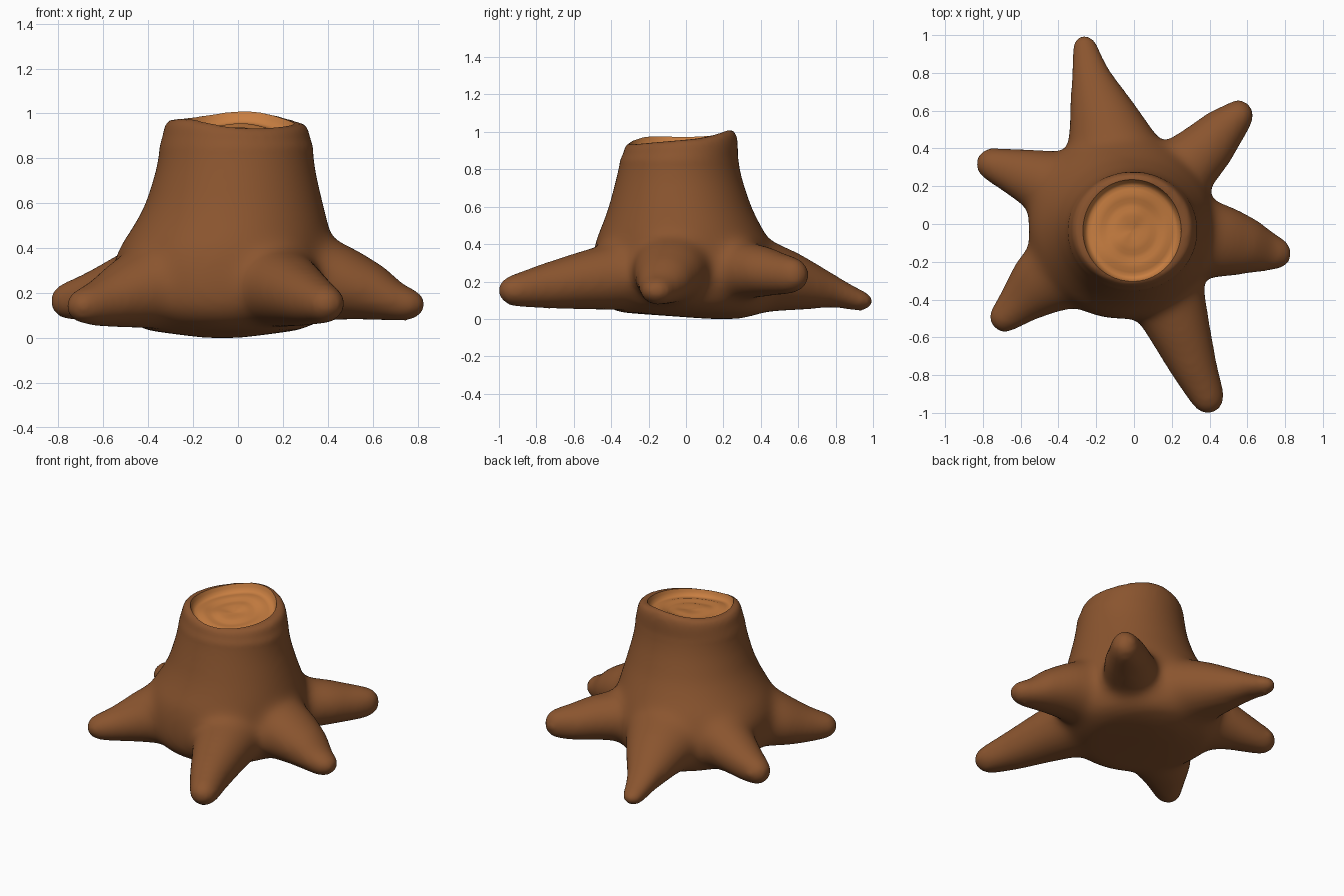
import bpy, bmesh, math
from mathutils import Vector

if "Cube" in bpy.data.objects:
    bpy.data.objects.remove(bpy.data.objects["Cube"])


def material(name, rgb):
    m = bpy.data.materials.new(name)
    m.diffuse_color = (*rgb, 1)
    m.use_nodes = True
    m.node_tree.nodes["Principled BSDF"].inputs["Base Color"].default_value = m.diffuse_color
    return m


BARK = material("bark brown", (0.255, 0.09, 0.028))
WOOD = material("cut wood tan", (0.58, 0.21, 0.053))


def new_object(name, bm):
    bmesh.ops.recalc_face_normals(bm, faces=bm.faces)
    mesh = bpy.data.meshes.new(name)
    bm.to_mesh(mesh)
    bm.free()
    ob = bpy.data.objects.new(name, mesh)
    bpy.context.collection.objects.link(ob)
    ob.data.materials.append(BARK)
    ob.data.materials.append(WOOD)
    return ob


def skin(bm, loops):
    """Bridge a list of point loops and cap both ends."""
    rings = [[bm.verts.new(p) for p in loop] for loop in loops]
    n = len(rings[0])
    for a, b in zip(rings, rings[1:]):
        for i in range(n):
            j = (i + 1) % n
            bm.faces.new((a[i], a[j], b[j], b[i]))
    bm.faces.new(rings[0][::-1])
    bm.faces.new(rings[-1])


def bake(ob):
    bpy.context.view_layer.update()
    dg = bpy.context.evaluated_depsgraph_get()
    mesh = bpy.data.meshes.new_from_object(ob.evaluated_get(dg))
    ob.modifiers.clear()
    ob.data = mesh


def rim_height(t):
    """Wavy height of the broken rim by angle."""
    z = 0.968 + 0.018 * math.sin(t) - 0.006 * math.cos(t)
    for centre, width, lift in ((80, 38, .032), (222, 35, .022), (285, 40, -.008)):
        d = (math.degrees(t) - centre + 180) % 360 - 180
        z += lift * math.exp(-(d / width) ** 2)
    return z


def oval(x0, x1, y0, y1, zfunc, n=72):
    cx, cy, rx, ry = (x0 + x1) / 2, (y0 + y1) / 2, (x1 - x0) / 2, (y1 - y0) / 2
    pts = []
    for i in range(n):
        t = 2 * math.pi * i / n
        pts.append((cx + rx * math.cos(t), cy + ry * math.sin(t), zfunc(t)))
    return pts


# trunk: z, then left, right, front and back extents
sections = [
    (0.0, -.16, .02, .12, .30), (0.035, -.42, .28, -.36, .42),
    (0.07, -.48, .36, -.44, .45),
    (0.13, -.535, .40, -.49, .48), (0.22, -.56, .425, -.505, .49),
    (0.33, -.56, .43, -.50, .48), (0.42, -.52, .42, -.485, .445),
    (0.50, -.465, .405, -.45, .40),
    (0.60, -.412, .380, -.414, .35), (0.75, -.366, .345, -.375, .30),
    (0.86, -.348, .334, -.350, .278)]
loops = [oval(*s[1:], lambda t, z=s[0]: z) for s in sections]
for drop, inset in ((.075, 0), (.042, .006), (.020, .016), (.008, .030), (.006, .043), (.006, .17)):
    loops.append(oval(-.335 + inset, .322 - inset, -.338 + inset, .277 - inset * .8,
                      lambda t, d=drop: rim_height(t) - d))
bm = bmesh.new()
skin(bm, loops)

# roots: path points as x, y, z, half width, half height (tip last)
roots = [
    [(-.06, .15, .30, .34, .25), (-.12, .42, .235, .245, .20), (-.17, .60, .20, .178, .155),
     (-.235, .80, .148, .108, .09), (-.262, .935, .096, .080, .064)],
    [(.10, .10, .29, .27, .23), (.27, .30, .26, .18, .16), (.40, .42, .255, .15, .138),
     (.48, .51, .24, .125, .117), (.553, .575, .235, .093, .104)],
    [(.10, -.05, .31, .28, .25), (.38, -.08, .27, .215, .195), (.52, -.10, .24, .185, .16),
     (.65, -.125, .198, .142, .124), (.748, -.155, .15, .100, .083)],
    [(.08, -.15, .28, .28, .23), (.19, -.42, .225, .20, .18), (.25, -.58, .205, .165, .155),
     (.322, -.77, .175, .127, .124), (.39, -.92, .152, .098, .093)],
    [(-.15, -.10, .32, .34, .26), (-.39, -.25, .24, .225, .20), (-.53, -.34, .195, .17, .152),
     (-.615, -.42, .162, .124, .115), (-.685, -.492, .143, .094, .09)],
    [(-.15, .08, .32, .31, .26), (-.42, .20, .245, .20, .19), (-.55, .25, .22, .155, .143),
     (-.66, .29, .188, .124, .115), (-.755, .318, .165, .096, .094)]]
for path in roots:
    side_dir = Vector((path[-1][0] - path[0][0], path[-1][1] - path[0][1], 0)).normalized()
    tip = path[-1]
    rings = list(path)
    # rounded end
    for k in (30, 55, 75, 88):
        a = math.radians(k)
        c = Vector(tip[:3]) + side_dir * tip[3] * math.sin(a)
        rings.append((*c, tip[3] * math.cos(a), tip[4] * math.cos(a)))
    across = Vector((-side_dir.y, side_dir.x, 0))
    tube = []
    for x, y, z, w, h in rings:
        tube.append([Vector((x, y, z)) + across * w * math.cos(t) + Vector((0, 0, h * math.sin(t)))
                     for t in (2 * math.pi * i / 28 for i in range(28))])
    skin(bm, tube)

stump = new_object("stump", bm)

# fuse trunk and roots
remesh = stump.modifiers.new("fuse", 'REMESH')
remesh.mode = 'VOXEL'
remesh.voxel_size = 0.017
bake(stump)

# soften the joints, keeping the rim crisp
bm = bmesh.new()
bm.from_mesh(stump.data)
for passes, top in ((3, 2.0), (30, 0.84)):
    for _ in range(passes):
        bmesh.ops.smooth_vert(bm, verts=[v for v in bm.verts if v.co.z < top], factor=0.5,
                              use_axis_x=True, use_axis_y=True, use_axis_z=True)
for f in bm.faces:
    f.material_index = 0
bm.to_mesh(stump.data)
bm.free()
stump.data.materials.clear()
stump.data.materials.append(BARK)
stump.data.materials.append(WOOD)

# hollow with growth rings: fraction of radius, floor height below the rim
rings = [(.03, .050), (.15, .048), (.28, .045), (.38, .047), (.46, .052), (.54, .053),
         (.62, .048), (.72, .047), (.80, .052), (.87, .054), (.92, .047), (.96, .028),
         (1.0, -.01), (1.04, -.12)]
loops = []
for k, depth in rings:
    loops.append(oval(-.01 - .265 * k, -.01 + .265 * k, -.035 - .275 * k, -.035 + .275 * k,
                      lambda t, k=k, d=depth: .968 + (rim_height(t) - .968) * k - d))
bm = bmesh.new()
skin(bm, loops)
for f in bm.faces:
    f.material_index = 1
cutter = new_object("hollow_cutter", bm)
cutter.hide_render = True
cut = stump.modifiers.new("hollow", 'BOOLEAN')
cut.operation = 'DIFFERENCE'
cut.solver = 'EXACT'
cut.object = cutter
bake(stump)
bpy.data.objects.remove(cutter)

# rest on the ground
low = min(v.co.z for v in stump.data.vertices)
for v in stump.data.vertices:
    v.co.z -= low

bpy.ops.object.select_all(action='DESELECT')
stump.select_set(True)
bpy.context.view_layer.objects.active = stump
bpy.ops.object.shade_smooth_by_angle(angle=math.radians(50))
